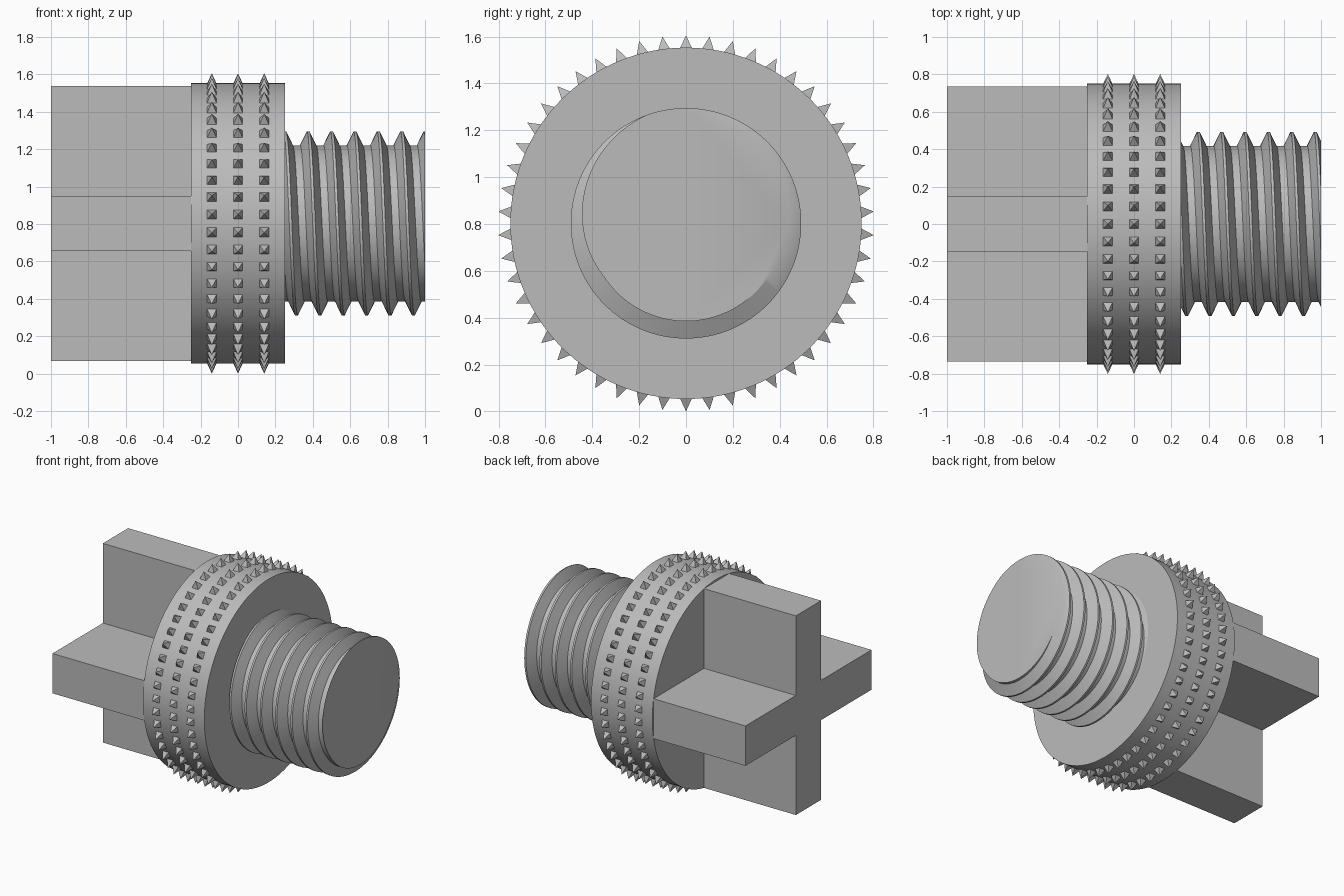
import bpy
import bmesh
from math import sin, cos, pi

if "Cube" in bpy.data.objects:
    bpy.data.objects.remove(bpy.data.objects["Cube"], do_unlink=True)

AXIS_Z = 0.803          # height of the long axis
COLLAR_R = 0.75
COLLAR_HALF = 0.25
SPIKE_R = AXIS_Z        # spike tips rest on the ground
PITCH = 0.125
CREST_R, ROOT_R = 0.492, 0.418

grey = bpy.data.materials.new("plain grey")
grey.use_nodes = True
colour = (0.5, 0.5, 0.5, 1)
grey.diffuse_color = colour
grey.node_tree.nodes["Principled BSDF"].inputs["Base Color"].default_value = colour


def polar(x, r, a):
    """Point around the long axis; angle runs from the top towards the front."""
    return (x, -r * sin(a), AXIS_Z + r * cos(a))


def finish(bm, name, smooth=False):
    bmesh.ops.recalc_face_normals(bm, faces=bm.faces)
    mesh = bpy.data.meshes.new(name)
    bm.to_mesh(mesh)
    bm.free()
    mesh.materials.append(grey)
    obj = bpy.data.objects.new(name, mesh)
    bpy.context.collection.objects.link(obj)
    if smooth:
        bpy.ops.object.select_all(action='DESELECT')
        obj.select_set(True)
        bpy.context.view_layer.objects.active = obj
        bpy.ops.object.shade_smooth_by_angle(angle=pi / 6)
    return obj


# Collar drum
bm = bmesh.new()
SEG = 128
rings = [[bm.verts.new(polar(x, COLLAR_R, 2 * pi * i / SEG)) for i in range(SEG)]
         for x in (-COLLAR_HALF, COLLAR_HALF)]
for ring in rings:
    bm.faces.new(ring)
for i in range(SEG):
    j = (i + 1) % SEG
    bm.faces.new((rings[0][i], rings[0][j], rings[1][j], rings[1][i]))
finish(bm, "collar", smooth=True)

# Three rows of pyramid spikes
bm = bmesh.new()
COUNT, HALF = 50, 0.026
for row in (-0.14, 0, 0.14):
    for i in range(COUNT):
        a = 2 * pi * i / COUNT
        da = HALF / COLLAR_R
        base = [bm.verts.new(polar(row + sx * HALF, COLLAR_R - 0.003, a + sa * da))
                for sx, sa in ((-1, -1), (1, -1), (1, 1), (-1, 1))]
        tip = bm.verts.new(polar(row, SPIKE_R, a))
        bm.faces.new(base)
        for k in range(4):
            bm.faces.new((base[k], base[(k + 1) % 4], tip))
finish(bm, "collar_spikes")

# Cross-shaped key: one arm corner turned four times, then extruded
bm = bmesh.new()
ARM, THICK = 0.735, 0.147
outline = []
y, z = 1, 0
for _ in range(4):
    for along, across in ((ARM, -THICK), (ARM, THICK), (THICK, THICK)):
        outline.append((along * y - across * z, along * z + across * y))
    y, z = -z, y
end = bm.faces.new([bm.verts.new((-1, p, AXIS_Z + q)) for p, q in outline])
extruded = bmesh.ops.extrude_face_region(bm, geom=[end], use_keep_orig=True)
bmesh.ops.translate(bm, vec=(1 - COLLAR_HALF + 0.01, 0, 0),
                    verts=[v for v in extruded["geom"] if isinstance(v, bmesh.types.BMVert)])
finish(bm, "cross_key")

# Threaded shank: helical profile trimmed flat at both ends
START, END = 0.2, 1.0
CREST_HALF, ROOT_EDGE = 0.007, 0.043


def thread_radius(x, a):
    d = (x - END) / PITCH - a / (2 * pi)
    d = abs(d - round(d)) * PITCH
    t = min(max((d - CREST_HALF) / (ROOT_EDGE - CREST_HALF), 0), 1)
    return CREST_R + (ROOT_R - CREST_R) * t


bm = bmesh.new()
columns = []
for i in range(SEG + 1):
    a = 2 * pi * i / SEG
    column = []
    for n in range(-9, 3):
        for off in (-ROOT_EDGE, -CREST_HALF, CREST_HALF, ROOT_EDGE):
            x = END + PITCH * (n + a / (2 * pi)) + off
            x = min(max(x, START), END)
            column.append(bm.verts.new(polar(x, thread_radius(x, a), a)))
    columns.append(column)
for left, right in zip(columns, columns[1:]):
    for k in range(len(left) - 1):
        bm.faces.new((left[k], left[k + 1], right[k + 1], right[k]))
bmesh.ops.remove_doubles(bm, verts=bm.verts, dist=0.0001)
rim = [e for e in bm.edges if e.is_boundary]
bmesh.ops.holes_fill(bm, edges=rim, sides=0)
finish(bm, "threaded_shank", smooth=True)
